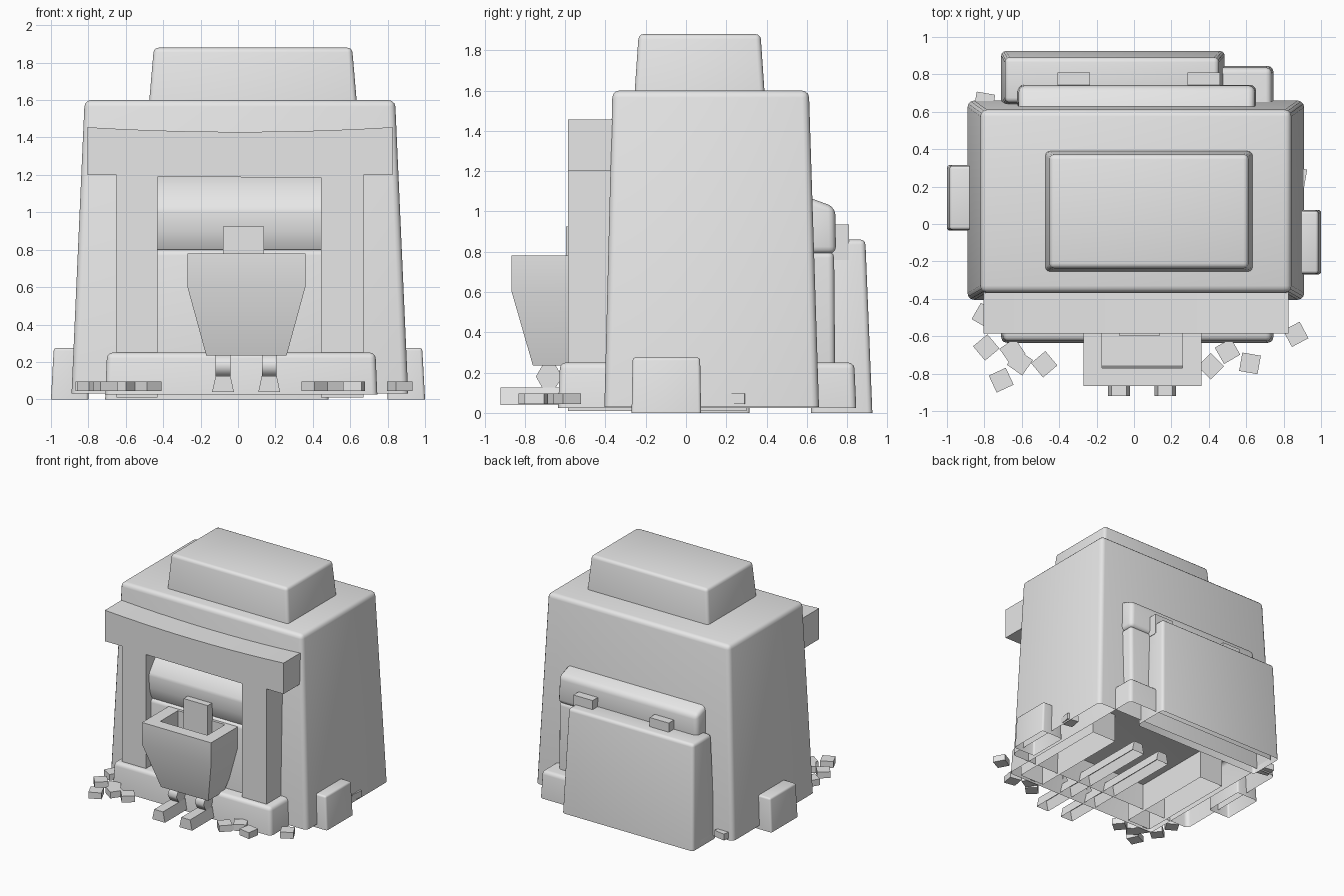
import bpy, bmesh, math
from mathutils import Matrix

old = bpy.data.objects.get("Cube")
if old:
    bpy.data.objects.remove(old, do_unlink=True)

grey = bpy.data.materials.new("plain grey")
grey.use_nodes = True
grey.diffuse_color = (0.8, 0.8, 0.8, 1)
for node in grey.node_tree.nodes:
    if node.type == "BSDF_PRINCIPLED":
        node.inputs["Base Color"].default_value = (0.8, 0.8, 0.8, 1)


def finish(name, bm, bevel=0.0, smooth=0, open_base=False):
    """Open the base if wanted, round the closed edges, make the object."""
    bmesh.ops.recalc_face_normals(bm, faces=bm.faces[:])
    if open_base:
        floor = min(v.co.z for v in bm.verts) + 0.001
        base = [f for f in bm.faces if all(v.co.z < floor for v in f.verts)]
        bmesh.ops.delete(bm, geom=base, context="FACES")
    if bevel:
        inner = [e for e in bm.edges if not e.is_boundary]
        bmesh.ops.bevel(bm, geom=inner, offset=bevel, segments=3,
                        profile=0.5, affect="EDGES", clamp_overlap=True)
    mesh = bpy.data.meshes.new(name)
    bm.to_mesh(mesh)
    bm.free()
    mesh.materials.append(grey)
    ob = bpy.data.objects.new(name, mesh)
    bpy.context.collection.objects.link(ob)
    if bevel or smooth:
        bpy.ops.object.select_all(action="DESELECT")
        ob.select_set(True)
        bpy.context.view_layer.objects.active = ob
        bpy.ops.object.shade_smooth_by_angle(angle=math.radians(smooth or 40))
    return ob


def skin(rings):
    """Join a stack of four-cornered rings and cap both ends."""
    bm = bmesh.new()
    loops = [[bm.verts.new((a, b, h)) for a, b in ((x[0], y[0]), (x[1], y[0]),
                                                   (x[1], y[1]), (x[0], y[1]))]
             for x, y, h in rings]
    for low, high in zip(loops, loops[1:]):
        for i in range(4):
            j = (i + 1) % 4
            bm.faces.new((low[i], low[j], high[j], high[i]))
    bm.faces.new(loops[0][::-1])
    bm.faces.new(loops[-1])
    return bm


def block(name, x, y, z, top_x=None, top_y=None, bevel=0.0, open_base=False):
    """Box whose top rectangle may differ from its base."""
    bm = skin([(x, y, z[0]), (top_x or x, top_y or y, z[1])])
    return finish(name, bm, bevel, 0, open_base)


def extrude(name, points, axis, start, end, smooth=0, open_base=False):
    """Extrude a profile along x (points are y, z) or y (points are x, z)."""
    bm = bmesh.new()
    if axis == "x":
        verts = [bm.verts.new((start, a, b)) for a, b in points]
        move = (end - start, 0, 0)
    else:
        verts = [bm.verts.new((a, start, b)) for a, b in points]
        move = (0, end - start, 0)
    face = bm.faces.new(verts)
    made = bmesh.ops.extrude_face_region(bm, geom=[face], use_keep_orig=True)
    moved = [g for g in made["geom"] if isinstance(g, bmesh.types.BMVert)]
    bmesh.ops.translate(bm, verts=moved, vec=move)
    return finish(name, bm, 0, smooth, open_base)


# Hollow rock mass and its cap
block("rock_body", (-0.89, 0.91), (-0.405, 0.66), (0.03, 1.6),
      (-0.82, 0.84), (-0.365, 0.61), 0.035, True)
block("rock_cap", (-0.475, 0.635), (-0.255, 0.39), (1.59, 1.88),
      (-0.45, 0.61), (-0.235, 0.37), 0.025, True)

# Foot ledge running through the rock from front to back
block("foot_ledge", (-0.71, 0.745), (-0.635, 0.845), (0.025, 0.25),
      (-0.7, 0.735), (-0.625, 0.835), 0.03, True)

# Side boulders
block("left_boulder", (0.8, 1.0), (-0.27, 0.075), (0, 0.275),
      (0.8, 0.985), (-0.265, 0.07), 0.015, True)
block("right_boulder", (-1.0, -0.8), (-0.035, 0.315), (0, 0.275),
      (-0.985, -0.8), (-0.03, 0.31), 0.015, True)

# Timber doorway: posts and sagging lintel in one outline
outline = [(-0.65, 0.01), (-0.43, 0.01), (-0.43, 1.19), (0.445, 1.185),
           (0.445, 0.01), (0.67, 0.01), (0.67, 1.2), (0.825, 1.2)]
for i in range(11):
    t = 1 - i / 5
    outline.append((0.01 + 0.815 * t, 1.43 + 0.025 * t * t))
outline += [(-0.805, 1.2), (-0.65, 1.2)]
extrude("doorway_frame", outline, "y", -0.585, 0.3, open_base=True)

# Rock bulge filling the doorway
bulge = [(-0.36, 1.2), (-0.41, 1.19), (-0.54, 1.025), (-0.545, 1.0),
         (-0.54, 0.9), (-0.525, 0.84), (-0.505, 0.8), (-0.36, 0.8)]
extrude("doorway_bulge", bulge, "x", -0.43, 0.445, 45)

# Two stacked layers behind, the lower one reaching through to the doorway
block("lower_layer", (-0.62, 0.65), (-0.525, 0.74), (0.25, 0.8),
      (-0.62, 0.65), (-0.52, 0.735), 0.03, True)
upper = block("back_upper_layer", (-0.625, 0.655), (0.55, 0.745), (0.79, 1.02),
              (-0.615, 0.645), (0.55, 0.74), 0.035)
for v in upper.data.vertices:
    if v.co.z > 0.95:
        v.co.z += (0.745 - v.co.y) * 0.36

# Leaning back slab and its clips
block("back_slab", (-0.71, 0.485), (0.62, 0.925), (0, 0.86),
      (-0.69, 0.453), (0.65, 0.89), 0.025, True)
for x in (-0.41, 0.285):
    block("slab_clip", (x, x + 0.175), (0.65, 0.81), (0.76, 0.935))

# Cart tub, tapered below and hollow on top
tub = skin([((-0.17, 0.26), (-0.76, -0.55), 0.235),
            ((-0.27, 0.36), (-0.865, -0.46), 0.6),
            ((-0.27, 0.36), (-0.865, -0.46), 0.78),
            ((-0.17, 0.26), (-0.77, -0.54), 0.78),
            ((-0.17, 0.26), (-0.76, -0.54), 0.6)])
finish("cart_tub", tub, 0, 30)
block("cart_crate", (-0.08, 0.14), (-0.595, -0.53), (0.55, 0.925))

# Rails and wheels
for x in (-0.08, 0.167):
    profile = [(x - 0.058, 0.04), (x + 0.058, 0.04), (x + 0.04, 0.125), (x - 0.04, 0.125)]
    extrude("rail", profile, "y", -0.92, 0.25, open_base=True)
    for y in (-0.68, -0.53):
        wheel = bmesh.new()
        bmesh.ops.create_cone(wheel, cap_ends=True, segments=6, radius1=0.065,
                              radius2=0.065, depth=0.08,
                              matrix=Matrix.Translation((x, y, 0.18))
                              @ Matrix.Rotation(math.pi / 2, 4, "Y"))
        finish("cart_wheel", wheel, 0, 65)

# Loose stones: position and turn in degrees
for x, y, turn in ((-0.79, -0.66, 40), (-0.65, -0.68, 35), (-0.61, -0.74, 55),
                   (-0.48, -0.75, 40), (-0.71, -0.835, 25), (-0.8, -0.49, 60),
                   (0.41, -0.76, 45), (0.5, -0.68, 30), (0.62, -0.745, 80),
                   (0.865, -0.59, 28), (-0.8, 0.65, 80), (0.868, 0.25, 80)):
    stone = bmesh.new()
    bmesh.ops.create_cube(stone, size=1,
                          matrix=Matrix.Translation((x, y, 0.07))
                          @ Matrix.Rotation(math.radians(turn), 4, "Z")
                          @ Matrix.Diagonal((0.1, 0.1, 0.052, 1)))
    finish("stone", stone)
